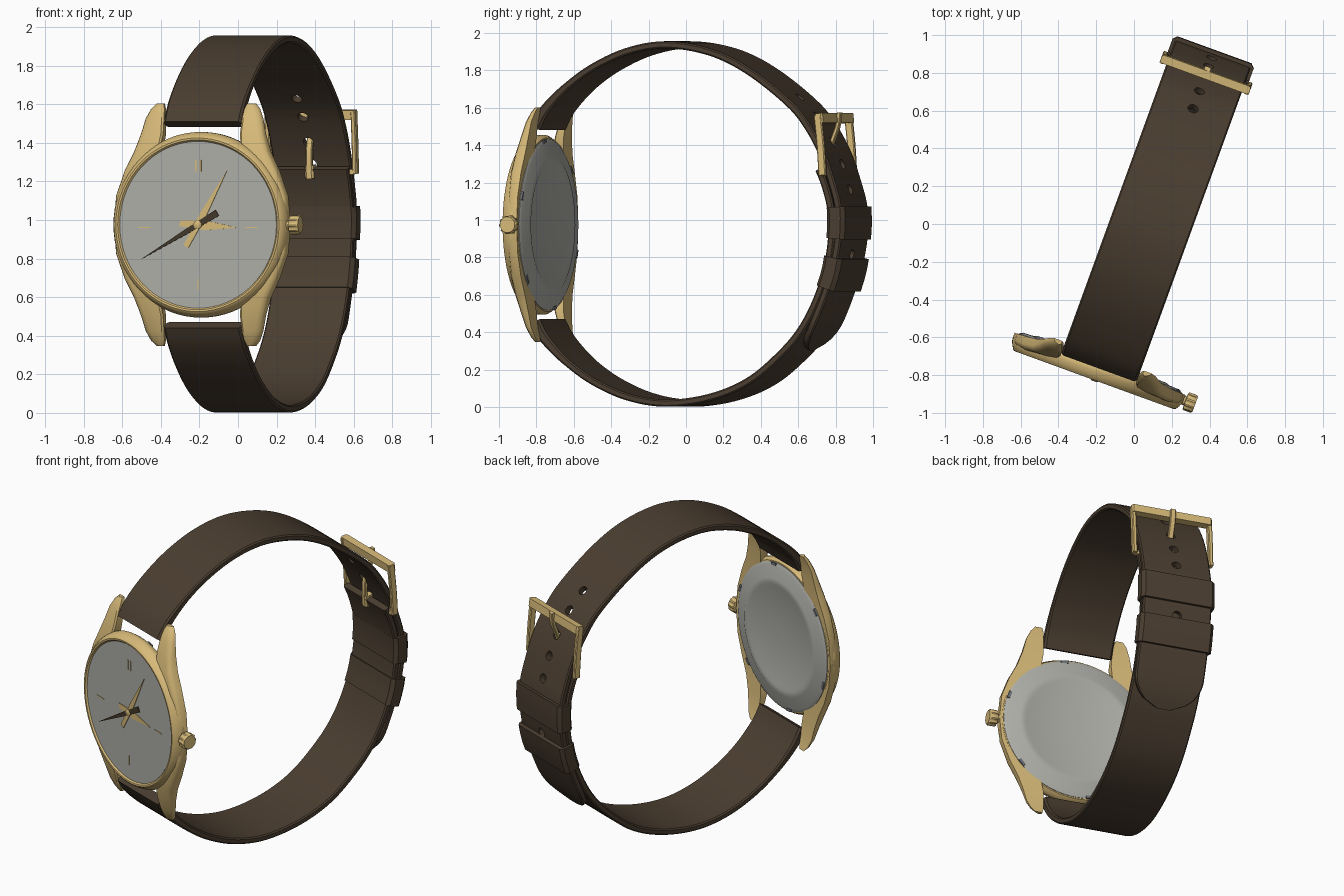
import bpy, bmesh, math
from mathutils import Matrix, Vector

if "Cube" in bpy.data.objects:
    bpy.data.objects.remove(bpy.data.objects["Cube"])

# Local frame: x across the dial, y depth, z up; everything is turned 20 degrees at the end
PLACE = Matrix.Translation((0.08, -0.029, 0)) @ Matrix.Rotation(math.radians(-20), 4, 'Z')
CZ = 0.975  # height of the dial centre


def material(name, rgb):
    m = bpy.data.materials.new(name)
    m.diffuse_color = (*rgb, 1)
    m.use_nodes = True
    m.node_tree.nodes["Principled BSDF"].inputs["Base Color"].default_value = m.diffuse_color
    return m


GOLD = material("gold", (0.68, 0.49, 0.19))
LEATHER = material("brown leather", (0.070, 0.048, 0.030))
SILVER = material("silver grey", (0.42, 0.42, 0.39))
STEEL = material("dark steel", (0.16, 0.17, 0.19))
BRONZE = material("dark bronze", (0.055, 0.04, 0.022))


def loft(name, rings, mat):
    """Skin a list of closed rings and cap both ends."""
    bm = bmesh.new()
    vs = [[bm.verts.new(p) for p in r] for r in rings]
    n = len(vs[0])
    for a, b in zip(vs, vs[1:]):
        for i in range(n):
            j = (i + 1) % n
            bm.faces.new((a[i], a[j], b[j], b[i]))
    bm.faces.new(vs[0])
    bm.faces.new(vs[-1])
    bmesh.ops.recalc_face_normals(bm, faces=bm.faces)
    bm.transform(PLACE)
    me = bpy.data.meshes.new(name)
    bm.to_mesh(me)
    bm.free()
    me.materials.append(mat)
    ob = bpy.data.objects.new(name, me)
    bpy.context.collection.objects.link(ob)
    return ob


def lathe(name, profile, mat, n=72):
    """Turn (radius, depth) points around the dial axis."""
    angs = [2 * math.pi * i / n for i in range(n)]
    return loft(name, [[(r * math.cos(a), y, CZ + r * math.sin(a)) for a in angs]
                       for r, y in profile], mat)


def resample(pts, step):
    """Smooth curve through (y, z) points, evenly spaced."""
    p = [Vector(q) for q in pts]
    p = [2 * p[0] - p[1]] + p + [2 * p[-1] - p[-2]]
    fine = []
    for a, b, c, d in zip(p, p[1:], p[2:], p[3:]):
        for k in range(12):
            t = k / 12
            fine.append(0.5 * (2 * b + (c - a) * t + (2 * a - 5 * b + 4 * c - d) * t * t
                               + (3 * b - a - 3 * c + d) * t ** 3))
    fine.append(p[-2])
    out, run = [fine[0]], 0
    for a, b in zip(fine, fine[1:]):
        run += (b - a).length
        if run >= step:
            out.append(b)
            run = 0
    if (out[-1] - fine[-1]).length > 1e-4:
        out.append(fine[-1])
    return out


def sweep(name, pts, half, thick, mat, u=0.0, step=0.05, tip=0.0, root=0.0):
    """Sweep a chamfered bar along a (y, z) path; tip rounds the end, root thickens the start."""
    path = resample(pts, step)
    rings, last = [], len(path) - 1
    for i, p in enumerate(path):
        t = (path[min(i + 1, last)] - path[max(i - 1, 0)]).normalized()
        nrm = Vector((t.y, -t.x))
        left = sum((b - a).length for a, b in zip(path[i:], path[i + 1:]))
        gone = sum((b - a).length for a, b in zip(path[:i], path[1:i + 1]))
        w = half
        if left < tip:
            w *= max(0.2, math.sqrt(1 - (1 - left / tip) ** 2))
        h = thick / 2 + root * max(0, 1 - gone / 0.3)
        c = min(w, h) * 0.4
        sec = [(-w, -h + c), (-w + c, -h), (w - c, -h), (w, -h + c),
               (w, h - c), (w - c, h), (-w + c, h), (-w, h - c)]
        rings.append([(u + a, p.x + nrm.x * b, p.y + nrm.y * b) for a, b in sec])
    return loft(name, rings, mat)


def plate(name, outline, y0, y1, mat):
    """Thin plate on the dial from an outline of (x, z) relative to its centre."""
    return loft(name, [[(x, y, CZ + z) for x, z in outline] for y in (y0, y1)], mat)


# Case, dial and back cover
lathe("case_body", [(.43, -.752), (.465, -.756), (.481, -.78), (.481, -.80), (.47, -.825),
                    (.457, -.845), (.45, -.849), (.44, -.848), (.43, -.836)], GOLD)
lathe("dial", [(.432, -.82), (.432, -.839)], SILVER)
lathe("back_cover", [(.458, -.775), (.458, -.752), (.44, -.742), (.38, -.739), (.365, -.732),
                     (.33, -.731), (.31, -.738), (.02, -.738)], SILVER)
for k in range(6):
    a0 = math.radians(60 * k + 20)
    arc = [(r * math.cos(a0 + s), r * math.sin(a0 + s))
           for r, ss in ((.442, (-.05, 0, .05)), (.46, (.05, 0, -.05))) for s in ss]
    plate("back_cover_notch", arc, -.75, -.741, STEEL)

# Four lugs: rows of (height, inner x, outer x, front y, back y)
LUG = [(0, .40, .482, -.815, -.757), (.15, .36, .468, -.82, -.757), (.28, .28, .42, -.822, -.755),
       (.38, .225, .37, -.815, -.75), (.47, .212, .34, -.795, -.742), (.55, .215, .322, -.773, -.733),
       (.60, .22, .30, -.753, -.72), (.628, .23, .275, -.737, -.712)]
for sx in (1, -1):
    for sz in (1, -1):
        loft("lug", [[(sx * x, y, CZ + sz * h) for x, y in
                      ((a, k), (a, f + .008), (a + .01, f), (b - .03, f), (b - .008, f + .012),
                       (b, f + .025), (b, k))] for h, a, b, f, k in LUG], GOLD)
for s in (1, -1):
    loft("spring_bar", [[(x, -.752 + .014 * math.cos(a), CZ + s * .535 + .014 * math.sin(a))
                         for a in [i * math.pi / 5 for i in range(10)]] for x in (-.23, .23)], GOLD)

# Ridged crown
def crown_ring(x, r, ridge):
    return [(x, -.787 + (r - ridge * (i // 2 % 2)) * math.cos(i * math.pi / 20),
             CZ + (r - ridge * (i // 2 % 2)) * math.sin(i * math.pi / 20)) for i in range(40)]


loft("crown", [crown_ring(.46, .025, 0), crown_ring(.49, .025, 0), crown_ring(.492, .046, .005),
               crown_ring(.50, .05, .006), crown_ring(.538, .05, .006), crown_ring(.546, .042, 0)], GOLD)

# Hands: pointed at the tip, widest near the hub, short tail
def hand(name, x, z, width, tail, tail_w, y, mat):
    d = Vector((x, z))
    n = Vector((-z, x)).normalized() * width / 2
    k = tail_w / width
    b = -d.normalized() * tail
    pts = [d, d * .2 + n, b + n * k, b - n * k, d * .2 - n]
    plate(name, [tuple(p) for p in pts], y, y - .004, mat)


hand("hour_hand", .215, -.015, .05, .10, .03, -.839, GOLD)
hand("minute_hand", .16, .278, .036, .13, .03, -.842, GOLD)
hand("second_hand", -.31, -.178, .026, .125, .036, -.845, BRONZE)
lathe("hand_hub", [(.022, -.835), (.022, -.851), (.014, -.855)], GOLD, 20)


def marker(x, z, w, h):
    plate("hour_marker", [(x - w, z - h), (x + w, z - h), (x + w, z + h), (x - w, z + h)],
          -.837, -.842, GOLD)


for x, z, w, h in ((.295, -.015, .034, .003), (-.295, -.015, .034, .003), (0, -.31, .003, .03),
                   (-.012, .305, .004, .03), (.014, .305, .004, .03)):
    marker(x, z, w, h)

# Straps: the upper one overlaps the lower one at the back
UPPER = [(-.755, 1.495), (-.70, 1.59), (-.58, 1.71), (-.42, 1.82), (-.22, 1.905), (0, 1.937),
         (.25, 1.895), (.47, 1.79), (.70, 1.615), (.81, 1.48), (.885, 1.34), (.935, 1.20),
         (.968, 1.08), (.975, .96), (.957, .82), (.92, .68), (.86, .52), (.80, .40), (.73, .315)]
LOWER = [(-.755, .455), (-.70, .365), (-.58, .245), (-.42, .135), (-.22, .052), (0, .021),
         (.25, .055), (.47, .145), (.66, .30), (.77, .43), (.85, .58), (.905, .74), (.93, .88),
         (.935, 1.0), (.92, 1.10), (.89, 1.20), (.86, 1.27)]
upper = sweep("upper_strap", UPPER, .213, .038, LEATHER, step=.03, tip=.2, root=.012)
sweep("lower_strap", LOWER, .213, .038, LEATHER, step=.03, root=.012)

# Punched holes in the upper strap
line = resample(UPPER, .015)
cutters = []
for hz in (1.65, 1.54, 1.42, 1.29, 1.15, .82):
    i = min((i for i, p in enumerate(line) if p.x > .4), key=lambda i: abs(line[i].y - hz))
    t = (line[i + 1] - line[i - 1]).normalized()
    n = Vector((t.y, -t.x))
    rings = []
    for s in (-.06, .06):
        c = line[i] + n * s
        rings.append([(.028 * math.cos(a), c.x + t.x * .028 * math.sin(a), c.y + t.y * .028 * math.sin(a))
                      for a in [k * math.pi / 8 for k in range(16)]])
    cut = loft("hole_cutter", rings, LEATHER)
    cut.hide_render = True
    mod = upper.modifiers.new("hole", 'BOOLEAN')
    mod.operation, mod.solver, mod.object = 'DIFFERENCE', 'EXACT', cut
    cutters.append(cut)
bpy.context.view_layer.update()
punched = bpy.data.meshes.new_from_object(upper.evaluated_get(bpy.context.evaluated_depsgraph_get()))
upper.modifiers.clear()
upper.data = punched
for cut in cutters:
    bpy.data.objects.remove(cut)

# Two keeper loops
sweep("keeper_upper", [(.958, 1.07), (.962, .985), (.956, .90)], .229, .102, LEATHER)
sweep("keeper_lower", [(.944, .80), (.928, .72), (.90, .635)], .229, .104, LEATHER)

# Buckle: crossbar, side arms, pin and prong
sweep("buckle_crossbar", [(.872, 1.57), (.875, 1.545), (.878, 1.52)], .25, .045, GOLD, step=.02)
for u in (-.238, .238):
    sweep("buckle_arm", [(.868, 1.56), (.885, 1.40), (.895, 1.24)], .013, .042, GOLD, u=u)
sweep("buckle_pin", [(.885, 1.263), (.886, 1.237)], .24, .024, GOLD, step=.01)
sweep("prong", [(.85, 1.24), (.85, 1.36), (.868, 1.43), (.895, 1.50), (.905, 1.575)],
      .017, .022, GOLD, step=.03)
sweep("prong_loop", [(.866, 1.285), (.87, 1.25), (.872, 1.215)], .024, .06, GOLD, step=.03)

# Smooth shading with sharp edges kept
meshes = [o for o in bpy.data.objects if o.type == 'MESH']
for o in meshes:
    o.select_set(True)
bpy.context.view_layer.objects.active = meshes[0]
bpy.ops.object.shade_smooth_by_angle(angle=math.radians(35))
